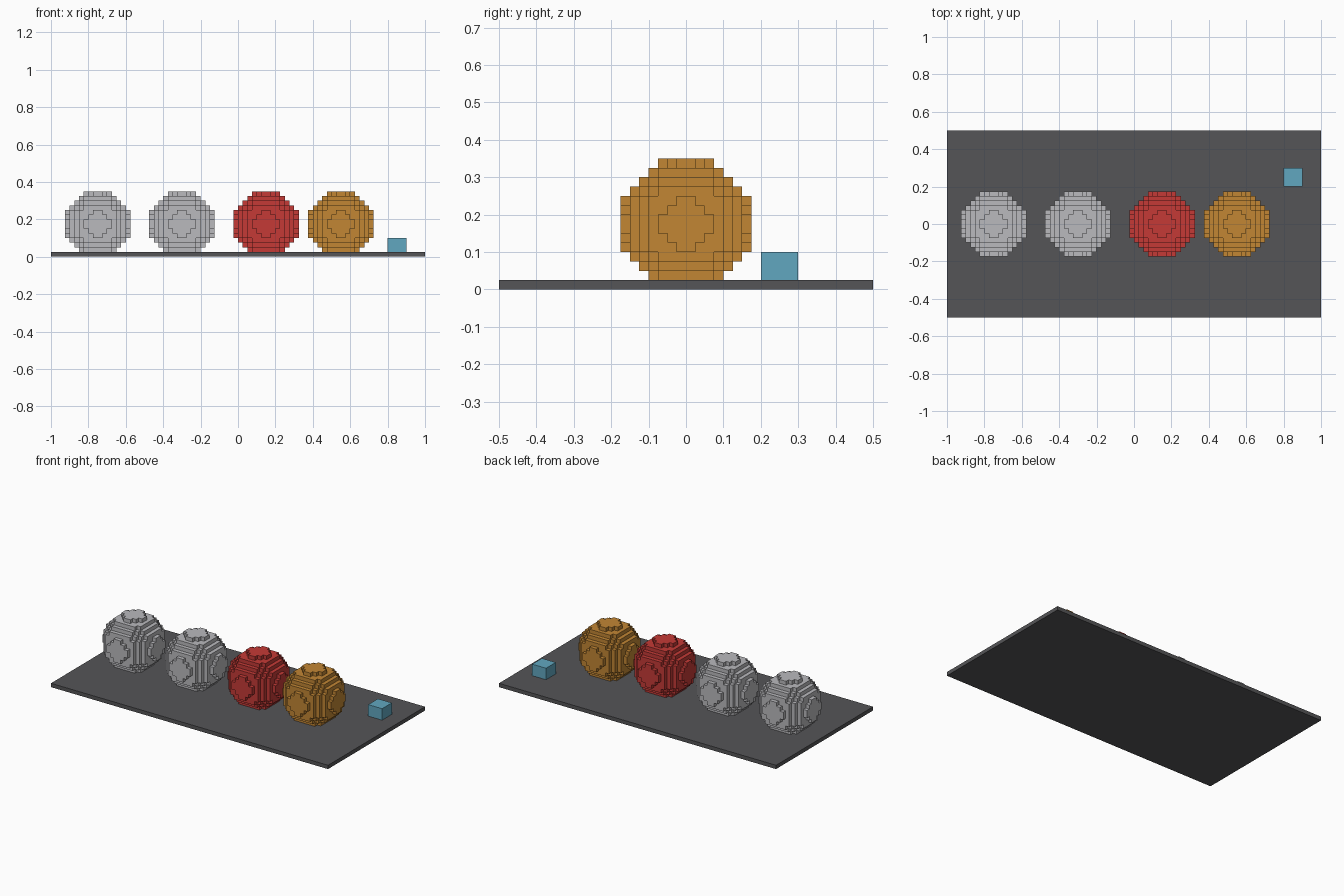
import bpy, bmesh
from itertools import product
from mathutils import Vector

default = bpy.data.objects.get("Cube")
if default:
    bpy.data.objects.remove(default)

VOXEL = 0.025
RADIUS = 7  # in voxels


def material(name, rgb):
    mat = bpy.data.materials.new(name)
    mat.use_nodes = True
    colour = (*rgb, 1)
    mat.diffuse_color = colour
    mat.node_tree.nodes["Principled BSDF"].inputs["Base Color"].default_value = colour
    return mat


grey = material("light grey", (0.49, 0.49, 0.51))
red = material("red", (0.56, 0.042, 0.037))
orange = material("orange", (0.54, 0.24, 0.034))
blue = material("sky blue", (0.12, 0.39, 0.53))
dark = material("dark grey", (0.09, 0.09, 0.095))


def add_object(name, bm, mat, location=(0, 0, 0)):
    mesh = bpy.data.meshes.new(name)
    bm.to_mesh(mesh)
    bm.free()
    mesh.materials.append(mat)
    obj = bpy.data.objects.new(name, mesh)
    obj.location = location
    bpy.context.collection.objects.link(obj)
    return obj


def box(name, low, high, mat):
    low, high = Vector(low), Vector(high)
    bm = bmesh.new()
    bmesh.ops.create_cube(bm, size=1)
    for v in bm.verts:
        v.co = (low + high) / 2 + v.co * (high - low)
    add_object(name, bm, mat)


def voxel_ball(name, x, mat):
    # Voxels inside the radius, without the lowest layer that sinks into the plate
    span = range(-RADIUS, RADIUS)
    solid = {c for c in product(span, repeat=3)
             if c[2] > -RADIUS and sum((i + 0.5) ** 2 for i in c) <= RADIUS ** 2}
    bm = bmesh.new()
    # Only faces with no neighbour are made
    for cell, axis, side in product(solid, range(3), (0, 1)):
        beside = list(cell)
        beside[axis] += 2 * side - 1
        if tuple(beside) in solid:
            continue
        corners = []
        for a, b in ((0, 0), (1, 0), (1, 1), (0, 1)):
            corner = Vector(cell)
            corner[axis] += side
            corner[(axis + 1) % 3] += a
            corner[(axis + 2) % 3] += b
            corners.append(bm.verts.new(corner * VOXEL))
        bm.faces.new(corners if side else corners[::-1])
    bmesh.ops.remove_doubles(bm, verts=bm.verts, dist=VOXEL / 10)
    # Merge flat neighbouring squares into single steps
    bmesh.ops.dissolve_limit(bm, angle_limit=0.01, verts=bm.verts, edges=bm.edges)
    add_object(name, bm, mat, (x, 0, RADIUS * VOXEL))


# Ground plate
box("ground_plate", (-1, -0.5, 0), (1, 0.5, VOXEL), dark)

# Row of stepped balls
for name, x, mat in (("outer_grey_ball", -0.75, grey), ("inner_grey_ball", -0.3, grey),
                     ("red_ball", 0.15, red), ("orange_ball", 0.55, orange)):
    voxel_ball(name, x, mat)

# Small block in the corner
box("small_block", (0.8, 0.2, VOXEL), (0.9, 0.3, 0.1), blue)
